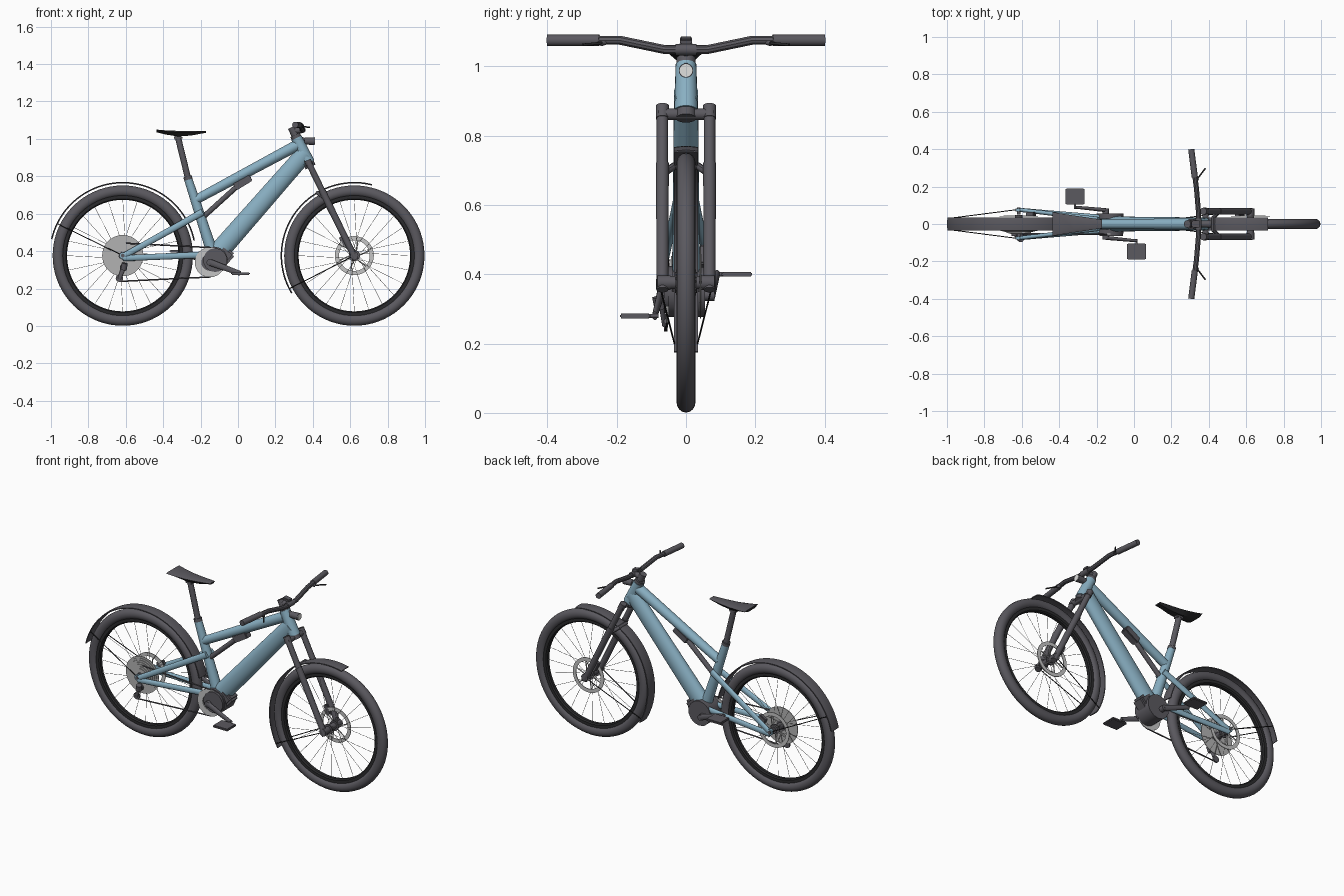
import bpy, bmesh, math
from math import cos, sin, radians, pi
from mathutils import Vector, Matrix

if "Cube" in bpy.data.objects:
    bpy.data.objects.remove(bpy.data.objects["Cube"])


def material(name, *rgb):
    m = bpy.data.materials.new(name)
    m.use_nodes = True
    m.diffuse_color = (*rgb, 1)
    node = m.node_tree.nodes["Principled BSDF"]
    node.inputs["Base Color"].default_value = (*rgb, 1)
    node.inputs["Roughness"].default_value = 0.6
    return m


BLUE = material("frame blue", .25, .43, .54)
DARK = material("dark grey", .104, .1, .115)
BLACK = material("black", .023, .023, .025)
METAL = material("metal grey", .45, .45, .45)
SILVER = material("light silver", .56, .56, .56)
LENS = material("lens white", .75, .75, .74)
SIDES = {-1: "drive_side", 1: "brake_side"}
made = []


def finish(name, bm, *mats):
    bmesh.ops.recalc_face_normals(bm, faces=bm.faces)
    me = bpy.data.meshes.new(name)
    bm.to_mesh(me)
    bm.free()
    for m in mats:
        me.materials.append(m)
    ob = bpy.data.objects.new(name, me)
    bpy.context.collection.objects.link(ob)
    made.append(ob)
    return ob


def add_tube(bm, a, b, r1, r2=None, flat=1, sides=20):
    """Tapered tube from a to b; flat scales the width across the bike."""
    a, b = Vector(a), Vector(b)
    d = b - a
    mat = (Matrix.Translation((a + b) / 2) @ d.to_track_quat('Z', 'Y').to_matrix().to_4x4()
           @ Matrix.Diagonal((flat, 1, 1, 1)))
    bmesh.ops.create_cone(bm, cap_ends=True, segments=sides, radius1=r1,
                          radius2=r1 if r2 is None else r2, depth=d.length, matrix=mat)


def tube(name, a, b, r1, mat, r2=None, flat=1, sides=20):
    bm = bmesh.new()
    add_tube(bm, a, b, r1, r2, flat, sides)
    return finish(name, bm, mat)


def path(name, pts, r, mat):
    """Straight-sided round bar bent at the points."""
    cu = bpy.data.curves.new(name, 'CURVE')
    cu.dimensions = '3D'
    cu.bevel_depth, cu.bevel_resolution, cu.use_fill_caps = r, 3, True
    sp = cu.splines.new('POLY')
    sp.points.add(len(pts) - 1)
    for p, co in zip(sp.points, pts):
        p.co = (*co, 1)
    tmp = bpy.data.objects.new(name, cu)
    bm = bmesh.new()
    me = bpy.data.meshes.new_from_object(tmp)
    bm.from_mesh(me)
    bpy.data.objects.remove(tmp)
    bpy.data.meshes.remove(me)
    bpy.data.curves.remove(cu)
    return finish(name, bm, mat)


def lathe(name, profile, c, mat, a0=0, a1=360, steps=72):
    """Sweep a closed (radius, y) profile about a y axis through c = (x, z)."""
    bm = bmesh.new()
    full = a1 - a0 == 360
    rings = []
    for i in range(steps if full else steps + 1):
        a = radians(a0 + (a1 - a0) * i / steps)
        rings.append([bm.verts.new((c[0] + r * cos(a), y, c[1] + r * sin(a))) for r, y in profile])
    n = len(profile)
    for i in range(steps):
        p, q = rings[i], rings[(i + 1) % len(rings)]
        for j in range(n):
            k = (j + 1) % n
            bm.faces.new((p[j], p[k], q[k], q[j]))
    if not full:
        bm.faces.new(rings[0])
        bm.faces.new(rings[-1])
    return finish(name, bm, mat)


def disc(name, c, r, y0, y1, mat, sides=32):
    return tube(name, (c[0], y0, c[1]), (c[0], y1, c[1]), r, mat, sides=sides)


def box(name, loc, size, mat, pitch=0, bevel=.004):
    bm = bmesh.new()
    m = Matrix.Translation(loc) @ Matrix.Rotation(pitch, 4, 'Y') @ Matrix.Diagonal((*size, 1))
    bmesh.ops.create_cube(bm, size=1, matrix=m)
    bmesh.ops.bevel(bm, geom=bm.edges[:], offset=bevel, segments=2, affect='EDGES')
    return finish(name, bm, mat)


def ring(name, c, r0, r1, y, t, mat):
    return lathe(name, [(r0, y - t), (r1, y - t), (r1, y + t), (r0, y + t)], c, mat)


# Wheels with tyre, rim, hub, spokes, brake disc and mudguard
REAR, FRONT = (-.616, .376), (.622, .376)
for label, c, a0, a1, stay in (("rear", REAR, 12, 167, 154), ("front", FRONT, 76, 211, 207)):
    lathe(label + "_tyre", [(.345 + .03 * cos(t), .0275 * sin(t)) for t in
                            [2 * pi * i / 16 for i in range(16)]], c, DARK)
    lathe(label + "_rim", [(.298, -.009), (.304, -.016), (.325, -.016),
                           (.325, .016), (.304, .016), (.298, .009)], c, BLACK)
    disc(label + "_hub", c, .019, -.048, .048, DARK)
    for s in SIDES:
        disc(label + "_hub_flange_" + SIDES[s], c, .03, s * .026, s * .032, DARK)
    bm = bmesh.new()
    for i in range(24):
        a = 2 * pi * i / 24
        b = a + (.5 if i % 4 < 2 else -.5)
        s = -1 if i % 2 else 1
        add_tube(bm, (c[0] + .03 * cos(b), s * .028, c[1] + .03 * sin(b)),
                 (c[0] + .3 * cos(a), 0, c[1] + .3 * sin(a)), .0011, sides=5)
    finish(label + "_spokes", bm, METAL)
    ring(label + "_brake_disc", c, .082, .104, .042, .002, SILVER)
    bm = bmesh.new()
    for i in range(6):
        a = i * pi / 3
        add_tube(bm, (c[0] + .02 * cos(a), .042, c[1] + .02 * sin(a)),
                 (c[0] + .084 * cos(a + .3), .042, c[1] + .084 * sin(a + .3)), .0035, sides=6)
    finish(label + "_disc_arms", bm, SILVER)
    outer = [(.394 - .003 * t * t, .034 * t) for t in (-1, -.5, 0, .5, 1)]
    lathe(label + "_mudguard", outer + [(r - .005, y) for r, y in reversed(outer)],
          c, DARK, a0, a1, 48)
    t = radians(stay)
    for s in SIDES:
        tube(label + "_mudguard_stay_" + SIDES[s], (c[0], s * .078, c[1]),
             (c[0] + .39 * cos(t), s * .033, c[1] + .39 * sin(t)), .0025, BLACK, sides=8)


def steer(z, y=0, out=0):
    """Point on the steering axis at height z."""
    return (.315 + .488 * (1 - z) + out, y, z)


# Frame
tube("head_tube", steer(.872), steer(1.005), .034, BLUE, .03)
tube("down_tube", (.36, 0, .925), (-.1, 0, .4), .047, BLUE, .054, .74, 28)
tube("top_tube", (.315, 0, .965), (-.225, 0, .675), .03, BLUE, .025)
tube("seat_tube", (-.14, 0, .4), (-.268, 0, .79), .031, BLUE, .022)
tube("seat_clamp", (-.265, 0, .782), (-.27, 0, .8), .023, DARK)
tube("seat_post", (-.265, 0, .78), (-.32, 0, 1.005), .0165, DARK)
for s in SIDES:
    n = SIDES[s]
    tube("seat_stay_" + n, (-.19, s * .026, .608), (-.615, s * .076, .372), .0185, BLUE, .016, .66)
    tube("chain_stay_" + n, (-.15, s * .036, .382), (-.615, s * .076, .362), .0175, BLUE, .016, .66)
    disc("rear_dropout_" + n, REAR, .018, s * .068, s * .082, BLUE)
    disc("rear_axle_cap_" + n, REAR, .01, s * .05, s * .087, DARK, 16)
box("rear_brake_caliper", (-.55, .052, .43), (.05, .024, .03), DARK, -.5)

# Accessory and dark strut under the top tube
box("tube_mounted_unit", (.025, 0, .768), (.1, .045, .04), DARK, -.55)
tube("strut", (.06, 0, .805), (-.205, 0, .565), .014, DARK)

# Suspension fork
for s in SIDES:
    n = SIDES[s]
    tube("fork_upper_" + n, steer(.885, s * .068), steer(.66, s * .068), .0165, DARK)
    tube("fork_collar_" + n, steer(.886, s * .068), steer(.85, s * .068), .019, DARK)
    tube("fork_lower_" + n, steer(.72, s * .068), steer(.355, s * .068), .0185, DARK, .017)
    disc("axle_cap_" + n, FRONT, .021, s * .045, s * .082, DARK)
path("fork_arch", [steer(.69, -.066, -.01), steer(.712, -.035, -.03),
                   steer(.712, .035, -.03), steer(.69, .066, -.01)], .011, DARK)
tube("fork_crown", steer(.862, -.08), steer(.862, .08), .0165, DARK)
tube("steerer_base", steer(.85), steer(.88), .029, DARK)
box("front_brake_caliper", (.565, .052, .452), (.03, .026, .06), DARK, -.45)

# Stem, handlebar, grips and levers
tube("headset_cap", steer(1.003), steer(1.022), .028, DARK)
tube("stem_post", steer(1.015), steer(1.062), .02, DARK)
tube("stem", steer(1.042), (.345, 0, 1.048), .017, DARK)
tube("bar_clamp", (.345, -.03, 1.048), (.345, .03, 1.048), .0165, DARK)
path("handlebar", [(.308, -.39, 1.075), (.334, -.19, 1.075), (.345, -.06, 1.048),
                   (.345, .06, 1.048), (.334, .19, 1.075), (.308, .39, 1.075)], .0135, DARK)
box("display", (.33, 0, 1.075), (.045, .036, .016), DARK, .2)
for s in SIDES:
    n = SIDES[s]
    tube("grip_" + n, (.325, s * .25, 1.075), (.306, s * .4, 1.075), .0165, DARK)
    tube("lever_mount_" + n, (.327, s * .225, 1.072), (.342, s * .245, 1.066), .008, DARK)
    tube("brake_lever_" + n, (.336, s * .238, 1.067), (.382, s * .298, 1.062), .004, BLACK)

# Headlight
tube("headlight", (.355, 0, .988), (.41, 0, .988), .018, DARK, .021)
tube("headlight_lens", (.408, 0, .988), (.413, 0, .988), .0185, LENS)
tube("headlight_bracket", (.32, 0, 1.01), (.37, 0, .992), .008, DARK)

# Saddle: lofted from back to nose, dark underside
bm = bmesh.new()
rings = []
for x, w, z, h in ((-.437, .064, 1.05, .014), (-.39, .056, 1.046, .022), (-.32, .045, 1.043, .03),
                   (-.25, .035, 1.042, .024), (-.17, .023, 1.042, .009)):
    rings.append([bm.verts.new((x, w * u, z - h * v)) for u, v in
                  ((-1, .2), (-.7, 0), (.7, 0), (1, .2), (.5, 1), (-.5, 1))])
for p, q in zip(rings, rings[1:]):
    for j in range(6):
        bm.faces.new((p[j], p[j - 1], q[j - 1], q[j]))
bm.faces.new(rings[0])
bm.faces.new(rings[-1])
saddle = finish("saddle", bm, DARK, BLACK)
for f in saddle.data.polygons:
    f.material_index = 0 if f.normal.z > .2 else 1
box("saddle_clamp", (-.32, 0, 1.006), (.045, .034, .018), DARK)

# Motor and cranks
CRANK = (-.151, .34)
disc("motor", (-.128, .35), .074, -.05, .055, DARK, 14)
box("motor_nose", (-.075, 0, .375), (.09, .08, .085), DARK, -.85, .012)
ring("chainring", CRANK, .045, .08, -.054, .003, SILVER)
disc("chainring_cover", (-.122, .352), .064, -.048, -.064, DARK, 14)
disc("crank_axle", CRANK, .017, -.082, .082, DARK)
for s, x, z in ((-1, .013, .28), (1, -.315, .4)):
    n = SIDES[s]
    tube("crank_arm_" + n, (CRANK[0], s * .074, CRANK[1]), (x, s * .09, z), .018, DARK, .013, .6)
    disc("pedal_axle_" + n, (x, z), .006, s * .08, s * .11, DARK)
    box("pedal_" + n, (x, s * .147, z), (.1, .088, .014), DARK)

# Cassette, derailleur and chain
cogs = []
for i in range(7):
    r, y = .11 - .011 * i, -.03 - .0035 * i
    cogs += [(r, y), (r, y - .0035)]
lathe("cassette", [(.02, -.03)] + cogs + [(.02, -.0545)], REAR, METAL)
tube("derailleur_body", (-.605, -.082, .335), (-.612, -.075, .3), .016, DARK)
tube("derailleur_cage", (-.61, -.07, .315), (-.635, -.062, .252), .014, DARK, .01, .6)
for x, z in ((-.612, .312), (-.634, .255)):
    disc("guide_pulley", (x, z), .02, -.054, -.064, DARK, 16)
for label, a, b in (("upper", (-.6, -.052, .442), (-.145, -.054, .419)),
                    ("lower", (-.634, -.058, .238), (-.145, -.054, .262))):
    tube("chain_" + label, a, b, .004, DARK, sides=8)

# Smooth shading with sharp edges kept
bpy.ops.object.select_all(action='DESELECT')
for ob in made:
    ob.select_set(True)
bpy.context.view_layer.objects.active = made[0]
bpy.ops.object.shade_smooth_by_angle(angle=radians(35))
